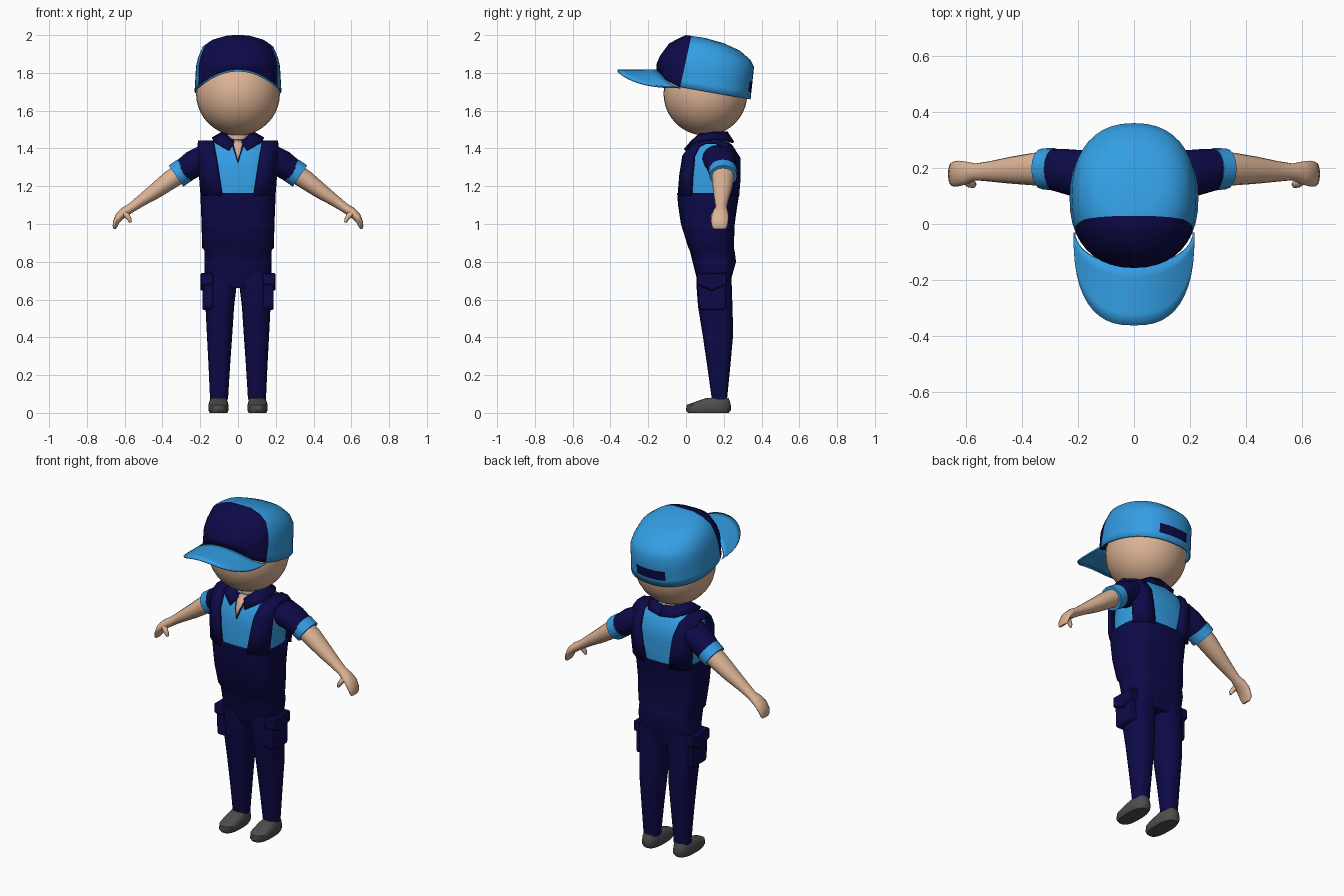
import bpy, bmesh
from math import sin, cos, pi, copysign
from mathutils import Vector

cube = bpy.data.objects.get("Cube")
if cube:
    bpy.data.objects.remove(cube, do_unlink=True)


def material(name, rgb):
    m = bpy.data.materials.new(name)
    m.use_nodes = True
    m.diffuse_color = (*rgb, 1)
    bsdf = next(n for n in m.node_tree.nodes if n.type == 'BSDF_PRINCIPLED')
    bsdf.inputs["Base Color"].default_value = (*rgb, 1)
    bsdf.inputs["Roughness"].default_value = 0.8
    return m


NAVY = material("navy cloth", (0.004, 0.003, 0.065))
BLUE = material("light blue cloth", (0.033, 0.34, 0.77))
SKIN = material("skin", (0.72, 0.45, 0.30))
SHOE = material("grey shoe", (0.075, 0.075, 0.075))


def finish(name, bm, mats, mirror=False, thick=0, offset=0, angle=40):
    """Turn a bmesh into a shaded object with optional thickness and mirroring."""
    bmesh.ops.recalc_face_normals(bm, faces=bm.faces)
    mesh = bpy.data.meshes.new(name)
    bm.to_mesh(mesh)
    bm.free()
    ob = bpy.data.objects.new(name, mesh)
    bpy.context.collection.objects.link(ob)
    for m in mats:
        mesh.materials.append(m)
    bpy.ops.object.select_all(action='DESELECT')
    ob.select_set(True)
    bpy.context.view_layer.objects.active = ob
    bpy.ops.object.shade_smooth_by_angle(angle=angle * pi / 180)
    if thick:
        s = ob.modifiers.new("Thickness", 'SOLIDIFY')
        s.thickness, s.offset = thick, offset
    if mirror:
        ob.modifiers.new("Mirror", 'MIRROR')
    return ob


def skin_rows(rows, closed=True, caps=(True, True)):
    """Bridge rows of points with quads."""
    bm = bmesh.new()
    vs = [[bm.verts.new(p) for p in row] for row in rows]
    n = len(rows[0])
    for a, b in zip(vs, vs[1:]):
        for i in range(n if closed else n - 1):
            j = (i + 1) % n
            bm.faces.new((a[i], a[j], b[j], b[i]))
    if closed:
        for row, cap in ((vs[0], caps[0]), (vs[-1], caps[1])):
            if cap:
                bm.faces.new(row)
    return bm


def oval(x0, x1, y0, y1, p, n):
    """Rounded rectangle outline as a superellipse."""
    pts = []
    for i in range(n):
        a = 2 * pi * i / n
        c, s = (copysign(abs(f(a)) ** (2 / p), f(a)) for f in (cos, sin))
        pts.append(((x0 + x1 + (x1 - x0) * c) / 2, (y0 + y1 + (y1 - y0) * s) / 2))
    return pts


def stack(name, rings, mat, p=2.5, n=24, mirror=False):
    rows = [[(x, y, z) for x, y in oval(x0, x1, y0, y1, p, n)]
            for z, x0, x1, y0, y1 in rings]
    return finish(name, skin_rows(rows), [mat], mirror)


def limb(name, path, mat, n=16):
    """Mirrored tube; path holds x, z, y, thickness in the front plane, depth."""
    rows = []
    for i, (x, z, y, r, d) in enumerate(path):
        a, b = path[max(i - 1, 0)], path[min(i + 1, len(path) - 1)]
        t = Vector((b[0] - a[0], 0, b[1] - a[1])).normalized()
        side = Vector((-t.z, 0, t.x))
        rows.append([Vector((x, y, z)) + side * r * cos(2 * pi * k / n)
                     + Vector((0, d * sin(2 * pi * k / n), 0)) for k in range(n)])
    return finish(name, skin_rows(rows), [mat], True)


# Head and neck
bm = bmesh.new()
bmesh.ops.create_uvsphere(bm, u_segments=32, v_segments=20, radius=0.222)
bmesh.ops.translate(bm, verts=bm.verts, vec=(0, 0.103, 1.69))
finish("head", bm, [SKIN])
stack("neck", [(1.38, -.06, .06, .06, .2), (1.52, -.055, .055, .07, .19)], SKIN, 2)


# Cap crown, its rim arched over the face and sloping to the back
def rim(x, y):
    return 1.812 - 2 * x * x if y < -0.03 else 1.725 - 0.175 * (y + 0.03)


rows = [[(x, y, rim(x, y)) for x, y in oval(-.23, .23, -.156, .342, 2.3, 40)]]
for sx, y0, y1, zf, zb in [(.222, -.157, .36, 1.845, 1.83), (.212, -.138, .34, 1.89, 1.87),
                           (.188, -.09, .285, 1.955, 1.918), (.14, -.035, .2, 1.985, 1.957),
                           (.07, .0, .1, 2.0, 1.985)]:
    rows.append([(x, y, zf + (zb - zf) * (y - y0) / (y1 - y0))
                 for x, y in oval(-sx, sx, y0, y1, 2.3, 40)])
bm = skin_rows(rows, caps=(False, True))
cuts = [((0, -.03, 1.73), (0, 1, -.22)), ((.095, 0, 0), (1, 0, 0)), ((-.095, 0, 0), (1, 0, 0)),
        ((0, 0, 1.758), (0, .175, 1)), ((0, 0, 1.815), (0, .175, 1))]
for co, no in cuts:
    bmesh.ops.bisect_plane(bm, geom=bm.verts[:] + bm.edges[:] + bm.faces[:],
                           plane_co=co, plane_no=no)
for f in bm.faces:
    c = f.calc_center_median()
    front = c.y < -.03 + .22 * (c.z - 1.73)
    tab = c.y > .2 and abs(c.x) < .095 and 1.758 < c.z + .175 * c.y < 1.815
    f.material_index = int(front or tab)
finish("cap_crown", bm, [BLUE, NAVY], thick=.008, offset=-1, angle=50)

# Arched cap brim
rows = []
for k in range(6):
    v, row = k / 5, []
    for i in range(25):
        a = pi * i / 24
        c = copysign(abs(cos(a)) ** .78, cos(a))
        s = sin(a) ** .78
        x = .213 * ((1 - v) * cos(a) + v * c)
        y = -.03 - ((1 - v) * .118 * sin(a) + v * .332 * s)
        row.append((x, y, 1.813 - 2 * x * x))
    rows.append(row)
finish("cap_brim", skin_rows(rows, closed=False), [BLUE], thick=.01)

# Shirt body
shirt = [(1.15, .185, -.02, .268), (1.3, .185, -.015, .275), (1.38, .18, .005, .262),
         (1.425, .16, .035, .235), (1.455, .08, .08, .215)]
stack("shirt", [(z, -x, x, y0, y1) for z, x, y0, y1 in shirt], BLUE, 3, 32)


# Open neck: a navy trim plate with a skin plate over it
def chest(z):
    for a, b in zip(shirt, shirt[1:]):
        if z <= b[0]:
            return a[2] + (b[2] - a[2]) * (z - a[0]) / (b[0] - a[0])


for name, mat, w, low, lift in (("neck_trim", NAVY, .038, 1.325, .004),
                                ("neck_opening", SKIN, .028, 1.34, .007)):
    rows = []
    for z in (low, 1.38, 1.425, 1.445):
        x = w * (z - low) / (1.445 - low) + .001
        rows.append([(-x, chest(z) - lift, z), (x, chest(z) - lift, z)])
    finish(name, skin_rows(rows, closed=False), [mat], thick=.004)

# Pointed collar
inner = [(.02, .03, 1.435), (.065, .075, 1.475), (.078, .14, 1.485), (.05, .2, 1.485), (0, .215, 1.485)]
outer = [(.048, -.006, 1.392), (.128, .045, 1.438), (.135, .16, 1.452), (.085, .232, 1.44), (0, .25, 1.432)]
finish("collar", skin_rows([inner, outer], closed=False), [NAVY], True, thick=.014)

# Overalls: bib and seat, legs, straps
stack("overalls_body", [(z, -x, x, y0, y1) for z, x, y0, y1 in [
    (.66, .165, .075, .235), (.72, .177, .055, .242), (.8, .178, .035, .265),
    (.86, .178, .02, .257), (.875, .19, .012, .253), (1.0, .193, -.027, .258),
    (1.1, .197, -.042, .272), (1.165, .199, -.047, .283)]], NAVY, 3, 32)
stack("trouser_leg", [(.07, .053, .148, .137, .217), (.25, .042, .156, .112, .235),
                      (.42, .03, .165, .087, .25), (.56, .021, .172, .064, .246),
                      (.65, .01, .177, .057, .243), (.74, .002, .178, .055, .24)], NAVY, mirror=True)
rows = []
for y, z, xi, xo in [(-.035, 1.15, .083, .192), (-.026, 1.26, .1, .2), (-.01, 1.36, .115, .206),
                     (.035, 1.415, .124, .21), (.09, 1.433, .13, .21), (.18, 1.433, .13, .21),
                     (.235, 1.415, .122, .21), (.278, 1.35, .11, .206), (.28, 1.25, .095, .2),
                     (.272, 1.15, .078, .192)]:
    rows.append([(xi + (xo - xi) * t, .125 + (y - .125) * k, z)
                 for t, k in ((0, 1), (.5, .92), (1, .62))])
finish("overall_strap", skin_rows(rows, closed=False), [NAVY], True, thick=.02)


# Thigh pockets with pointed flaps
def side_panel(name, outline, x0, x1):
    rows = [[(x, y, z) for y, z in outline] for x in (x0, x1)]
    ob = finish(name, skin_rows(rows), [NAVY], True, angle=30)
    b = ob.modifiers.new("Bevel", 'BEVEL')
    b.width, b.segments = .006, 1


side_panel("thigh_pocket", [(.065, .56), (.08, .545), (.2, .545), (.212, .56), (.21, .7), (.06, .7)], .13, .187)
side_panel("pocket_flap", [(.055, .74), (.055, .68), (.135, .645), (.218, .68), (.218, .74)], .13, .198)

# Sleeves, cuffs, arms, hands
limb("sleeve", [(.12, 1.35, .165, .07, .085), (.18, 1.345, .175, .074, .088),
                (.235, 1.318, .185, .072, .082), (.3, 1.272, .195, .064, .073)], NAVY)
limb("sleeve_cuff", [(.283, 1.285, .195, .068, .076), (.328, 1.254, .197, .068, .073)], BLUE)
limb("arm", [(.3, 1.273, .197, .052, .06), (.36, 1.232, .196, .05, .058), (.44, 1.173, .192, .041, .048),
             (.51, 1.125, .188, .031, .037), (.565, 1.086, .186, .025, .03), (.6, 1.064, .182, .026, .041),
             (.628, 1.04, .18, .023, .046), (.645, 1.01, .178, .017, .045), (.652, .985, .178, .012, .04),
             (.653, .973, .178, .005, .03)], SKIN)
limb("thumb", [(.61, 1.065, .16, .014, .016), (.588, 1.045, .146, .015, .016),
               (.574, 1.024, .142, .012, .014), (.568, 1.008, .142, .006, .007)], SKIN, 10)

# Shoes
stack("shoe", [(0, .056, .15, .01, .226), (.014, .05, .157, .0, .237), (.042, .05, .157, .003, .237),
               (.063, .056, .151, .06, .232), (.08, .064, .142, .11, .224)], SHOE, 2.6, mirror=True)
